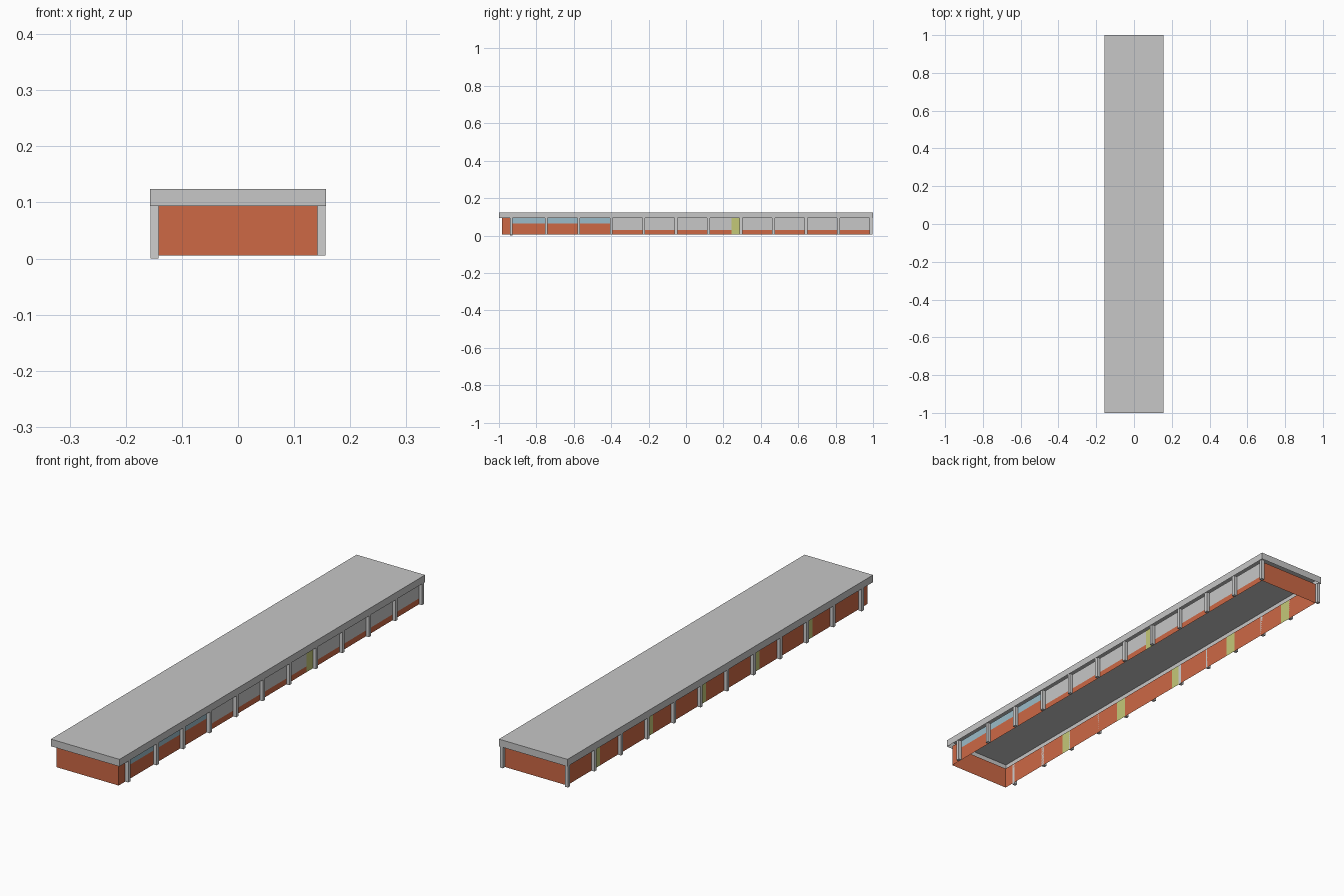
import bpy, bmesh

if "Cube" in bpy.data.objects:
    bpy.data.objects.remove(bpy.data.objects["Cube"])

def mat(name, r, g, b):
    m = bpy.data.materials.new(name)
    m.diffuse_color = (r, g, b, 1)
    m.use_nodes = True
    m.node_tree.nodes["Principled BSDF"].inputs["Base Color"].default_value = m.diffuse_color
    return m

GREY = mat("concrete_grey", .57, .57, .57)
PALE = mat("pale_grey", .62, .62, .62)
BRICK = mat("brick_orange", .61, .14, .06)
BLUE = mat("window_blue", .33, .50, .58)
GREEN = mat("door_green", .55, .58, .19)

Z0, ZT, ROOF = .005, .094, .1235     # wall foot, wall top, roof top
WX, RX = .142, .157                  # wall and roof half widths
Y0, Y1 = -.984, .982                 # front and back walls

def finish(name, bm, mats):
    me = bpy.data.meshes.new(name)
    bm.to_mesh(me)
    bm.free()
    for m in mats:
        me.materials.append(m)
    ob = bpy.data.objects.new(name, me)
    bpy.context.collection.objects.link(ob)
    return ob

def quad(bm, pts, idx=0):
    f = bm.faces.new([bm.verts.new(p) for p in pts])
    f.material_index = idx

def box(bm, x0, x1, y0, y1, z0, z1):
    vs = bmesh.ops.create_cube(bm, size=1)["verts"]
    for v in vs:
        v.co.x = x1 if v.co.x > 0 else x0
        v.co.y = y1 if v.co.y > 0 else y0
        v.co.z = z1 if v.co.z > 0 else z0

# Roof: flat top with hanging fascia, open underneath
bm = bmesh.new()
box(bm, -RX, RX, -1, 1, ZT, ROOF)
bm.normal_update()
bmesh.ops.delete(bm, geom=[f for f in bm.faces if f.normal.z < -.5], context='FACES')
finish("roof", bm, [GREY])

# Column positions, back to front
cols = [.989 - .1737 * i for i in range(11)] + [-.934]

# Columns on both sides
bm = bmesh.new()
for s in (-1, 1):
    for y in cols:
        xs = sorted((s * WX, s * (RX - .001)))
        box(bm, *xs, y - .007, y + .007, Z0, ZT)
finish("columns", bm, [PALE])

# Footing below the front left column
bm = bmesh.new()
box(bm, -RX + .001, -WX, -.941, -.927, 0, Z0)
finish("column_footing", bm, [PALE])

# End walls
for name, y, s in (("front_wall", Y0, 1), ("back_wall", Y1, -1)):
    bm = bmesh.new()
    quad(bm, [(-s * WX, y, Z0), (s * WX, y, Z0), (s * WX, y, ZT), (-s * WX, y, ZT)])
    finish(name, bm, [BRICK])

def panel(bm, s, y0, y1, z0, z1, idx):
    a, b = (y0, y1) if s > 0 else (y1, y0)
    x = s * WX
    quad(bm, [(x, a, z0), (x, b, z0), (x, b, z1), (x, a, z1)], idx)

MATS = [BRICK, GREY, BLUE, GREEN]
DOOR = .05

# Left wall: brick bays with a door in every second bay
bm = bmesh.new()
edges = [Y1] + cols[1:] + [Y0]
for i in range(len(edges) - 1):
    top, low = edges[i], edges[i + 1]
    if i in (1, 3, 5, 7, 9):
        panel(bm, -1, top - DOOR, top, Z0, ZT, 3)
        top -= DOOR
    panel(bm, -1, low, top, Z0, ZT, 0)
finish("left_wall", bm, MATS)

# Right wall: low brick with grey panels, one door, three blue window bays
bm = bmesh.new()
for i in range(len(edges) - 1):
    top, low = edges[i], edges[i + 1]
    if i == 4:
        panel(bm, 1, top - DOOR, top, Z0, ZT, 3)
        top -= DOOR
    if i == len(edges) - 2:
        panel(bm, 1, low, top, Z0, ZT, 0)
        continue
    sill, idx = (.063, 2) if i >= 8 else (.029, 1)
    panel(bm, 1, low, top, Z0, sill, 0)
    panel(bm, 1, low, top, sill, ZT, idx)
finish("right_wall", bm, MATS)
